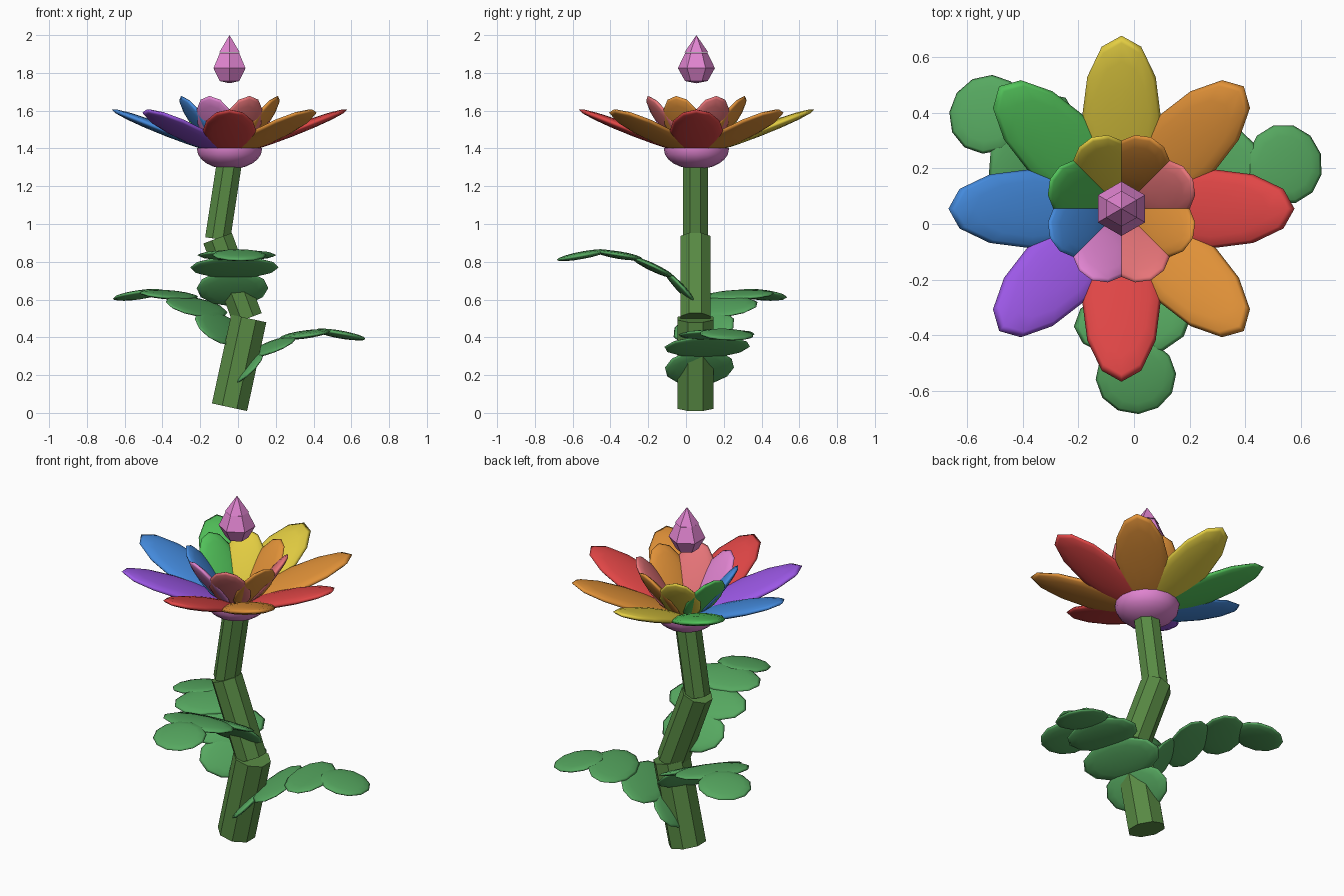
import bpy, bmesh
from math import sin, cos, radians, atan2, pi
from mathutils import Matrix, Vector

cube = bpy.data.objects.get("Cube")
if cube:
    bpy.data.objects.remove(cube, do_unlink=True)

CX, CY = -0.045, 0.055          # flower axis


def material(name, *rgb):
    lin = [((c / 255 + 0.055) / 1.055) ** 2.4 for c in rgb] + [1]
    m = bpy.data.materials.new(name)
    m.use_nodes = True
    m.diffuse_color = lin
    bsdf = next(n for n in m.node_tree.nodes if n.type == 'BSDF_PRINCIPLED')
    bsdf.inputs["Base Color"].default_value = lin
    return m


red = material("red", 224, 70, 70)
orange = material("orange", 224, 145, 56)
yellow = material("yellow", 228, 206, 66)
green = material("petal green", 82, 194, 90)
blue = material("blue", 68, 138, 220)
purple = material("purple", 156, 88, 230)
pink = material("pink", 224, 132, 208)
salmon = material("salmon", 230, 116, 120)
leaf_green = material("leaf green", 86, 168, 96)
stem_green = material("stem green", 88, 138, 68)


def finish(bm, name, mat, smooth=False):
    bmesh.ops.recalc_face_normals(bm, faces=bm.faces)
    for f in bm.faces:
        f.smooth = smooth
    me = bpy.data.meshes.new(name)
    bm.to_mesh(me)
    bm.free()
    me.materials.append(mat)
    ob = bpy.data.objects.new(name, me)
    bpy.context.collection.objects.link(ob)
    return ob


def pillow(name, origin, azimuth, start, end, width, thick, mat):
    """Flattened ellipsoid from start to end, given as (outward, up) offsets."""
    a = radians(azimuth)
    out, up = Vector((cos(a), sin(a), 0)), Vector((0, 0, 1))
    p, q = (Vector(origin) + out * s + up * h for s, h in (start, end))
    along = (q - p).normalized()
    side = up.cross(out)
    rot = Matrix((along, side, along.cross(side))).transposed().to_4x4()
    size = Matrix.Diagonal(((q - p).length / 2, width, thick, 1))
    bm = bmesh.new()
    bmesh.ops.create_uvsphere(bm, u_segments=12, v_segments=8, radius=1,
                              matrix=Matrix.Translation((p + q) / 2) @ rot @ size)
    finish(bm, name, mat, True)


def lathe(name, profile, sides, mat, smooth=False):
    """Closed turned shape on the flower axis, first corner towards +y."""
    bm = bmesh.new()
    rings = []
    for r, z in profile:
        n = sides if r else 1
        rings.append([bm.verts.new((CX + r * sin(2 * pi * i / sides),
                                    CY + r * cos(2 * pi * i / sides), z)) for i in range(n)])
    for lo, hi in zip(rings, rings[1:]):
        for i in range(sides):
            j = (i + 1) % sides
            quad = [lo[i % len(lo)], lo[j % len(lo)], hi[j % len(hi)], hi[i % len(hi)]]
            bm.faces.new(list(dict.fromkeys(quad)))
    for ring in (rings[0], rings[-1]):
        if len(ring) > 1:
            bm.faces.new(ring)
    return finish(bm, name, mat, smooth)


# Stem: three octagonal rods leaning in alternate directions
rods = [("lower_stem", (-0.045, 0.03), (0.057, 0.5), 0.103),
        ("middle_stem", (0.05, 0.5), (-0.108, 0.925), 0.087),
        ("upper_stem", (-0.108, 0.92), (-0.045, 1.33), 0.072)]
for name, (x0, z0), (x1, z1), r in rods:
    p, q = Vector((x0, CY - 0.005, z0)), Vector((x1, CY - 0.005, z1))
    tilt = Matrix.Rotation(atan2(x1 - x0, z1 - z0), 4, 'Y')
    bm = bmesh.new()
    bmesh.ops.create_cone(bm, cap_ends=True, segments=8, radius1=r, radius2=r,
                          depth=(q - p).length,
                          matrix=Matrix.Translation((p + q) / 2) @ tilt @ Matrix.Rotation(pi / 8, 4, 'Z'))
    finish(bm, name, stem_green)

# Leaves: four overlapping lobes that arch up and droop at the tip
lobes = [((-0.01, -0.01), (0.165, 0.18), 0.19), ((0.11, 0.14), (0.34, 0.25), 0.235),
         ((0.28, 0.24), (0.53, 0.28), 0.21), ((0.465, 0.285), (0.735, 0.235), 0.145)]
for name, z, azimuth in (("left_leaf", 0.155, 16), ("right_leaf", 0.365, 145), ("front_leaf", 0.575, -86)):
    for i, (start, end, width) in enumerate(lobes):
        pillow(f"{name}_lobe_{i + 1}", (-0.035, 0.05, z), azimuth, start, end, width, 0.02, leaf_green)

# Flower base: shallow bowl
bowl = [(0.172 * sin(t * pi / 12), 1.395 - 0.105 * cos(t * pi / 12)) for t in range(7)]
base = lathe("flower_base", bowl + [(0.172, 1.402)], 16, pink, True)
base.data.polygons[-1].use_smooth = False

# Outer and inner rings of petals, counter-clockwise from +x
outer = (red, orange, yellow, green, blue, purple, red, orange)
inner = (salmon, orange, yellow, green, blue, pink, salmon, orange)
for i in range(8):
    pillow(f"outer_petal_{i + 1}", (CX, CY, 0), 45 * i,
           (0.03, 1.375), (0.622, 1.605), 0.142, 0.028, outer[i])
    pillow(f"inner_petal_{i + 1}", (CX, CY, 0), 45 * i + 22.5,
           (0.06, 1.38), (0.278, 1.678), 0.112, 0.024, inner[i])

# Floating bud: faceted gem with a pointed cap
lathe("bud", [(0, 1.745), (0.06, 1.757), (0.098, 1.825), (0.06, 1.904)], 6, pink)
lathe("bud_tip", [(0.064, 1.907), (0, 2.0)], 6, pink)
